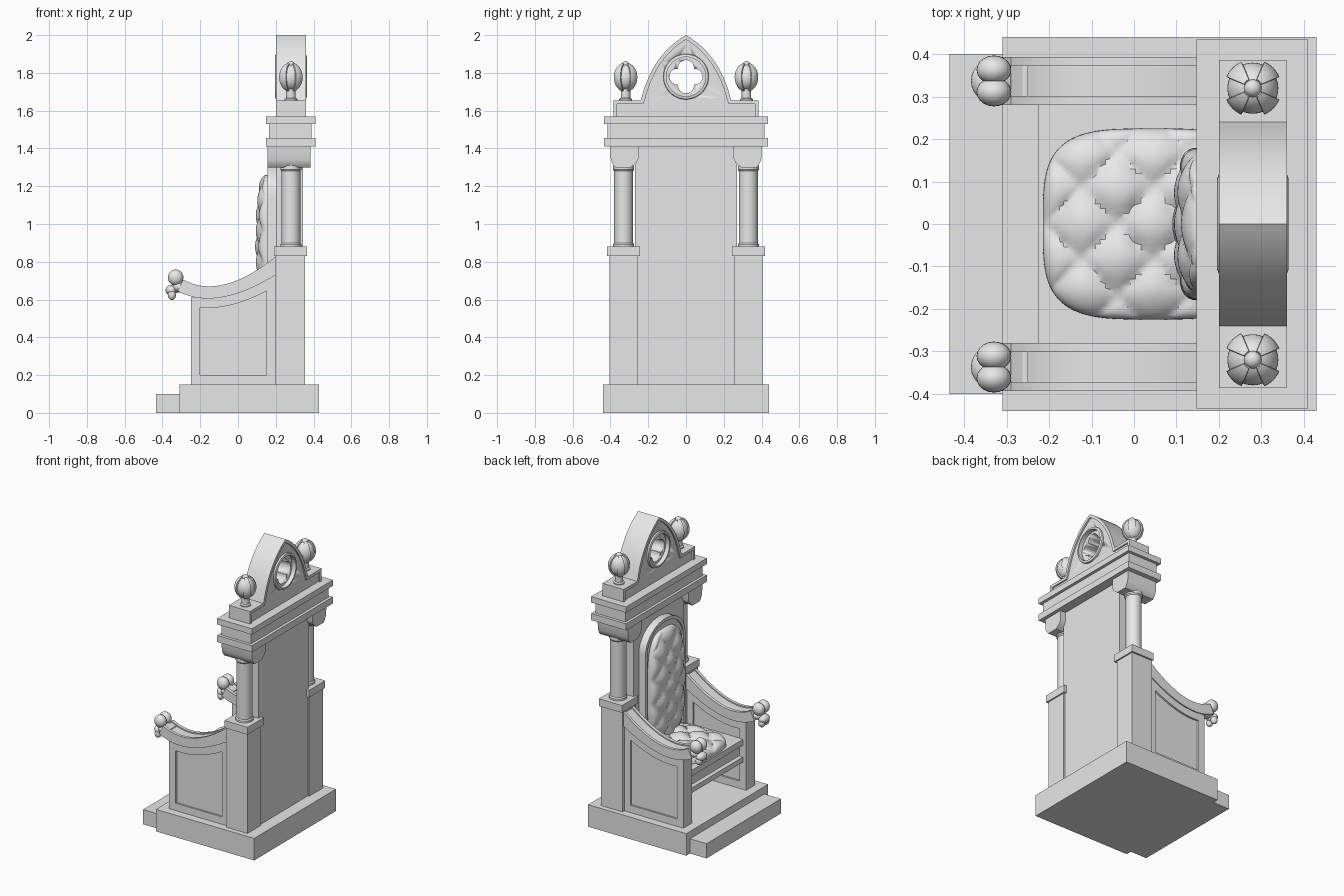
import bpy, bmesh, math
from mathutils import Matrix, Vector

cube = bpy.data.objects.get("Cube")
if cube:
    bpy.data.objects.remove(cube, do_unlink=True)

stone = bpy.data.materials.new("pale_grey")
stone.use_nodes = True
stone.diffuse_color = (0.8, 0.8, 0.8, 1)
stone.node_tree.nodes["Principled BSDF"].inputs["Base Color"].default_value = (0.8, 0.8, 0.8, 1)


def finish(name, bm, smooth=True):
    bmesh.ops.recalc_face_normals(bm, faces=bm.faces)
    me = bpy.data.meshes.new(name)
    bm.to_mesh(me)
    bm.free()
    me.materials.append(stone)
    ob = bpy.data.objects.new(name, me)
    bpy.context.collection.objects.link(ob)
    if smooth:
        bpy.ops.object.select_all(action='DESELECT')
        ob.select_set(True)
        bpy.context.view_layer.objects.active = ob
        bpy.ops.object.shade_smooth_by_angle(angle=math.radians(35))
    return ob


def box(name, x, y, z):
    bm = bmesh.new()
    size = [b - a for a, b in (x, y, z)]
    mid = [(a + b) / 2 for a, b in (x, y, z)]
    bmesh.ops.create_cube(bm, size=1, matrix=Matrix.Translation(mid) @ Matrix.Diagonal((*size, 1)))
    return finish(name, bm, False)


def prism(name, pts, axis, lo, hi, border=0, depth=0):
    """Extrude an outline along x (points are y, z) or y (points are x, z); optionally sink both faces."""
    bm = bmesh.new()
    put = (lambda p, d: (d, p[0], p[1])) if axis == 'x' else (lambda p, d: (p[0], d, p[1]))
    a = [bm.verts.new(put(p, lo)) for p in pts]
    b = [bm.verts.new(put(p, hi)) for p in pts]
    caps = [bm.faces.new(a), bm.faces.new(b)]
    for i in range(len(pts)):
        j = (i + 1) % len(pts)
        bm.faces.new((a[i], a[j], b[j], b[i]))
    bmesh.ops.recalc_face_normals(bm, faces=bm.faces)
    if border:
        for f in caps:
            bmesh.ops.inset_region(bm, faces=[f], thickness=border, depth=0, use_even_offset=True)
            walls = bmesh.ops.extrude_face_region(bm, geom=[f])["geom"]
            moved = [v for v in walls if isinstance(v, bmesh.types.BMVert)]
            inward = depth if f is caps[0] else -depth
            bmesh.ops.translate(bm, verts=moved, vec=put((0, 0), inward))
            if f.is_valid:
                bmesh.ops.delete(bm, geom=[f], context='FACES_ONLY')
    return finish(name, bm)


def lathe(name, profile, matrix, steps=32, closed=False):
    bm = bmesh.new()
    vs = [bm.verts.new((r, 0, h)) for r, h in profile]
    es = [bm.edges.new(e) for e in zip(vs, vs[1:])]
    if closed:
        es.append(bm.edges.new((vs[-1], vs[0])))
    bmesh.ops.spin(bm, geom=vs + es, axis=(0, 0, 1), cent=(0, 0, 0), angle=2 * math.pi, steps=steps)
    bmesh.ops.remove_doubles(bm, verts=bm.verts, dist=0.0005)
    bm.transform(matrix)
    return finish(name, bm)


def arc(p, n=14):
    """Sample a quadratic curve through start, control and end."""
    a, c, b = (Vector(q) for q in p)
    return [tuple(a * (1 - t) ** 2 + c * 2 * t * (1 - t) + b * t * t) for t in (i / n for i in range(n + 1))]


def cut(ob, cutter):
    cutter.hide_render = True
    mod = ob.modifiers.new("cut", 'BOOLEAN')
    mod.object = cutter
    mod.solver = 'EXACT'
    bpy.context.view_layer.objects.active = ob
    bpy.ops.object.modifier_apply(modifier=mod.name)
    bpy.data.objects.remove(cutter, do_unlink=True)


def circle(r, cy, cz, a0, a1, n):
    angles = [math.radians(a0 + (a1 - a0) * i / n) for i in range(n + 1)]
    return [(cy + r * math.cos(a), cz + r * math.sin(a)) for a in angles]


def cushion(name, half_a, half_b, power, rise, swell, matrix, n=56, pitch=0.17):
    """Button-tufted pad with diagonal creases."""
    bm = bmesh.new()
    bmesh.ops.create_grid(bm, x_segments=n, y_segments=n, size=1)
    for v in bm.verts:
        s, t = v.co.x, v.co.y
        m = max(abs(s), abs(t))
        if m > 0:
            k = math.sin(m * math.pi / 2) / (abs(s) ** power + abs(t) ** power) ** (1 / power)
            s, t = s * k, t * k
        a, b = s * half_a, t * half_b
        tuft = abs(math.cos(math.pi * (a + b) / pitch) * math.cos(math.pi * (a - b) / pitch)) ** 0.5
        edge = max(0, math.cos(m * math.pi / 2)) ** 0.5
        v.co = (a, b, edge * (rise + swell * tuft))
    bm.transform(matrix)
    return finish(name, bm)


# Base and step
box("base", (-0.31, 0.43), (-0.44, 0.44), (0, 0.15))
box("front_step", (-0.435, -0.31), (-0.40, 0.40), (0, 0.10))

# Back wall and cornice
box("back_wall", (0.205, 0.345), (-0.27, 0.27), (0.15, 1.41))
box("cornice_lower", (0.147, 0.41), (-0.435, 0.435), (1.41, 1.455))
box("cornice_middle", (0.165, 0.39), (-0.415, 0.415), (1.455, 1.53))
box("cornice_upper", (0.147, 0.41), (-0.435, 0.435), (1.53, 1.57))

# Seat
box("seat_board", (-0.225, 0.21), (-0.295, 0.295), (0.45, 0.49))
box("seat_apron", (-0.195, 0.21), (-0.295, 0.295), (0.37, 0.45))
box("lower_board", (-0.225, 0.21), (-0.295, 0.295), (0.335, 0.37))
cushion("seat_cushion", 0.26, 0.225, 3.6, 0.055, 0.03, Matrix.Translation((0.045, 0, 0.488)))

# Arched back rest
arch = [(-0.215, 0.49), (0.215, 0.49)]
arch += [(0.215 * math.cos(a), 1.15 + 0.175 * math.sin(a)) for a in (math.pi * i / 20 for i in range(21))]
prism("back_rest_frame", arch, 'x', 0.155, 0.21, 0.022, 0.01)
turn = Matrix(((0, 0, -1, 0.165), (0, 1, 0, 0), (1, 0, 0, 0.88), (0, 0, 0, 1)))
cushion("back_cushion", 0.38, 0.18, 3.2, 0.05, 0.025, turn)

# Pointed gable with a pierced four-lobed window
gx0, gx1, gz = 0.2, 0.36, 1.78
side = [(0.385, 1.55), (0.385, 1.655), (0.24, 1.655)] + arc([(0.235, 1.67), (0.175, 1.90), (0, 2.0)])
outline = side + [(-y, z) for y, z in side[-2::-1]]
gable = prism("gable", outline, 'x', gx0, gx1, 0.02, 0.01)
for a, b in ((gx0 - 0.02, gx0 + 0.025), (gx1 - 0.025, gx1 + 0.02)):
    cut(gable, prism("pocket_cutter", circle(0.107, 0, gz, 0, 352.5, 47), 'x', a, b))
lobes = []
for q in (0, 90, 180, 270):
    cy, cz = 0.046 * math.cos(math.radians(q)), gz + 0.046 * math.sin(math.radians(q))
    lobes += circle(0.042, cy, cz, q - 94, q + 94, 16)
cut(gable, prism("window_cutter", lobes, 'x', gx0 - 0.1, gx1 + 0.1))
for name, x in (("front_window_ring", gx0 + 0.012), ("rear_window_ring", gx1 - 0.012)):
    ring = [(0.104, -0.016), (0.108, -0.016), (0.118, -0.012), (0.121, 0), (0.118, 0.012), (0.108, 0.016), (0.104, 0.016)]
    lathe(name, ring, Matrix.Translation((x, 0, gz)) @ Matrix.Rotation(math.pi / 2, 4, 'Y'), 48, True)


def finial(name, x, y):
    """Ball with four raised diagonal ribs and a top button."""
    bm = bmesh.new()
    bmesh.ops.create_uvsphere(bm, u_segments=48, v_segments=20, radius=1)
    bmesh.ops.scale(bm, verts=bm.verts, vec=(0.06, 0.06, 0.07))
    ribs = []
    for f in bm.faces:
        c = f.calc_center_median()
        turn_angle = math.degrees(math.atan2(c.y, c.x)) % 90
        if abs(turn_angle - 45) < 20 and abs(c.z) < 0.066:
            ribs.append(f)
    bmesh.ops.inset_region(bm, faces=ribs, thickness=0.0008, depth=0.008)
    bmesh.ops.create_uvsphere(bm, u_segments=16, v_segments=10, radius=0.021,
                              matrix=Matrix.Translation((0, 0, 0.064)))
    bm.transform(Matrix.Translation((x, y, 1.777)))
    finish(name, bm)


def hand_rest(name, y):
    """Lumpy carved scroll at the arm end."""
    bm = bmesh.new()
    lumps = [((-0.33, -0.026, 0.717), (0.041, 0.034, 0.042)), ((-0.33, 0.026, 0.717), (0.041, 0.034, 0.042)),
             ((-0.312, 0, 0.668), (0.04, 0.05, 0.032)), ((-0.352, 0, 0.65), (0.032, 0.042, 0.028)),
             ((-0.35, -0.022, 0.625), (0.022, 0.022, 0.027)), ((-0.35, 0.022, 0.625), (0.022, 0.022, 0.027))]
    for pos, size in lumps:
        at = Matrix.Translation(Vector(pos) + Vector((0, y, 0))) @ Matrix.Diagonal((*size, 1))
        bmesh.ops.create_uvsphere(bm, u_segments=20, v_segments=12, radius=1, matrix=at)
    finish(name, bm)


# Arm curves: underside and top of the rail
low = arc([(-0.32, 0.645), (-0.12, 0.535), (0.2, 0.73)], 18)
top = arc([(-0.29, 0.705), (-0.09, 0.595), (0.2, 0.828)], 18)
panel_top = [p for p in low if p[0] > -0.245]
panel = [(0.2, 0.15), (-0.25, 0.15), (-0.25, 0.611)] + panel_top

for label, s in (("left", 1), ("right", -1)):
    def span(a, b):
        return tuple(sorted((s * a, s * b)))

    # Posts, columns and capitals
    box(label + "_post", (0.195, 0.355), span(0.258, 0.405), (0.15, 0.83))
    box(label + "_post_cap", (0.19, 0.365), span(0.243, 0.417), (0.83, 0.88))
    shaft = [(0.0, 0.87), (0.056, 0.87), (0.056, 0.892), (0.05, 0.9), (0.05, 1.28), (0.056, 1.288), (0.056, 1.31)]
    lathe(label + "_column", shaft, Matrix.Translation((0.28, s * 0.33, 0)))
    capital = [(0.252, 1.42), (0.252, 1.345), (0.262, 1.325), (0.28, 1.31), (0.295, 1.298),
               (0.372, 1.298), (0.385, 1.312), (0.398, 1.34), (0.402, 1.42)]
    prism(label + "_capital", [(s * y, z) for y, z in capital], 'x', 0.157, 0.385)

    # Arm with sunk panels and grooved rail
    prism(label + "_arm_panel", panel, 'y', *span(0.29, 0.385), 0.05, 0.012)
    rail = low + top[::-1]
    prism(label + "_rail_inner_lip", rail, 'y', *span(0.28, 0.302))
    prism(label + "_rail_outer_lip", rail, 'y', *span(0.373, 0.393))
    prism(label + "_rail_core", low + [(x, z - 0.008) for x, z in top[::-1]], 'y', *span(0.302, 0.373))
    box(label + "_rail_end", (-0.287, -0.25), span(0.3, 0.375), (0.66, 0.684))
    hand_rest(label + "_hand_rest", s * 0.337)

    # Finials
    stem = [(0.034, 1.65), (0.034, 1.662), (0.025, 1.668), (0.025, 1.72)]
    lathe(label + "_finial_stem", stem, Matrix.Translation((0.28, s * 0.32, 0)))
    finial(label + "_finial_ball", 0.28, s * 0.32)
